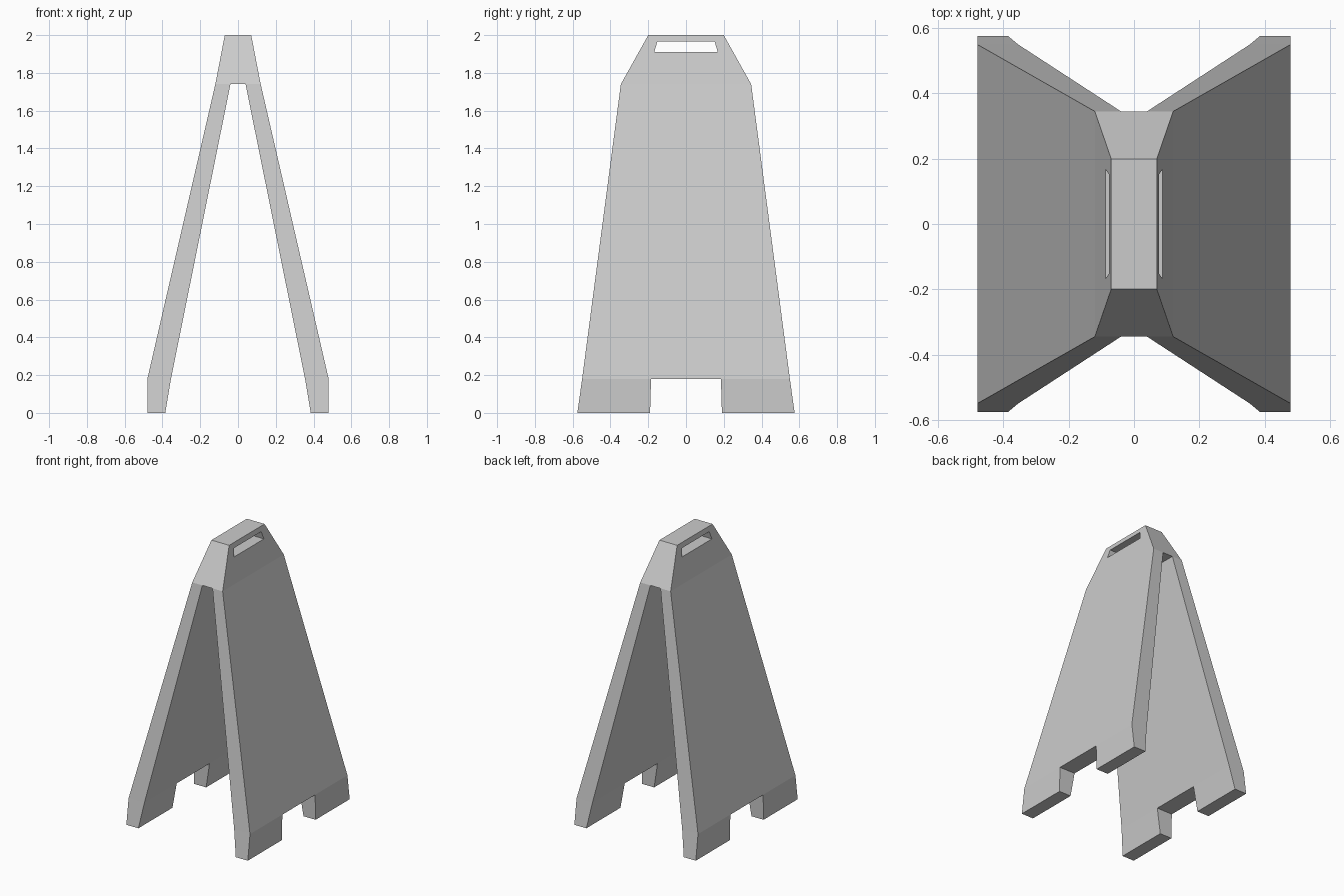
import bpy, bmesh
from mathutils import Vector

if "Cube" in bpy.data.objects:
    bpy.data.objects.remove(bpy.data.objects["Cube"])


def mirrored(half):
    """Close a right-hand half profile by mirroring it to the left."""
    return half + [(-a, z) for a, z in reversed(half)]


def prism(name, profile, axis, half_depth):
    """Extrude an (a, z) profile along the x or y axis, centred on the origin."""
    bm = bmesh.new()
    place = (lambda a, z, d: (d, a, z)) if axis == 'x' else (lambda a, z, d: (a, d, z))
    face = bm.faces.new([bm.verts.new(place(a, z, -half_depth)) for a, z in profile])
    ext = bmesh.ops.extrude_face_region(bm, geom=[face])
    move = Vector(place(0, 0, 2 * half_depth))
    bmesh.ops.translate(bm, vec=move,
                        verts=[g for g in ext['geom'] if isinstance(g, bmesh.types.BMVert)])
    bmesh.ops.recalc_face_normals(bm, faces=bm.faces)
    mesh = bpy.data.meshes.new(name)
    bm.to_mesh(mesh)
    bm.free()
    obj = bpy.data.objects.new(name, mesh)
    bpy.context.collection.objects.link(obj)
    return obj


def boolean(target, cutter, operation):
    mod = target.modifiers.new(cutter.name, 'BOOLEAN')
    mod.object, mod.operation, mod.solver = cutter, operation, 'EXACT'
    bpy.context.view_layer.objects.active = target
    bpy.ops.object.modifier_apply(modifier=mod.name)
    bpy.data.objects.remove(cutter)


# Folding board: A-shaped front profile with two splayed panels
board = prism("folding_floor_sign", mirrored([
    (0.04, 1.74), (0.355, 0.18), (0.385, 0), (0.48, 0),
    (0.48, 0.18), (0.12, 1.74), (0.07, 2.0)]), 'y', 0.8)

# Tapered side outline with the gap between the feet
outline = prism("side_outline", mirrored([
    (0.185, 0.18), (0.193, -0.1), (0.589, -0.1),
    (0.55, 0.18), (0.345, 1.74), (0.144, 2.1)]), 'x', 0.8)
boolean(board, outline, 'INTERSECT')

# Carry handle slot through the top
slot = prism("handle_slot", mirrored([(0.168, 1.91), (0.152, 1.965)]), 'x', 0.5)
boolean(board, slot, 'DIFFERENCE')
